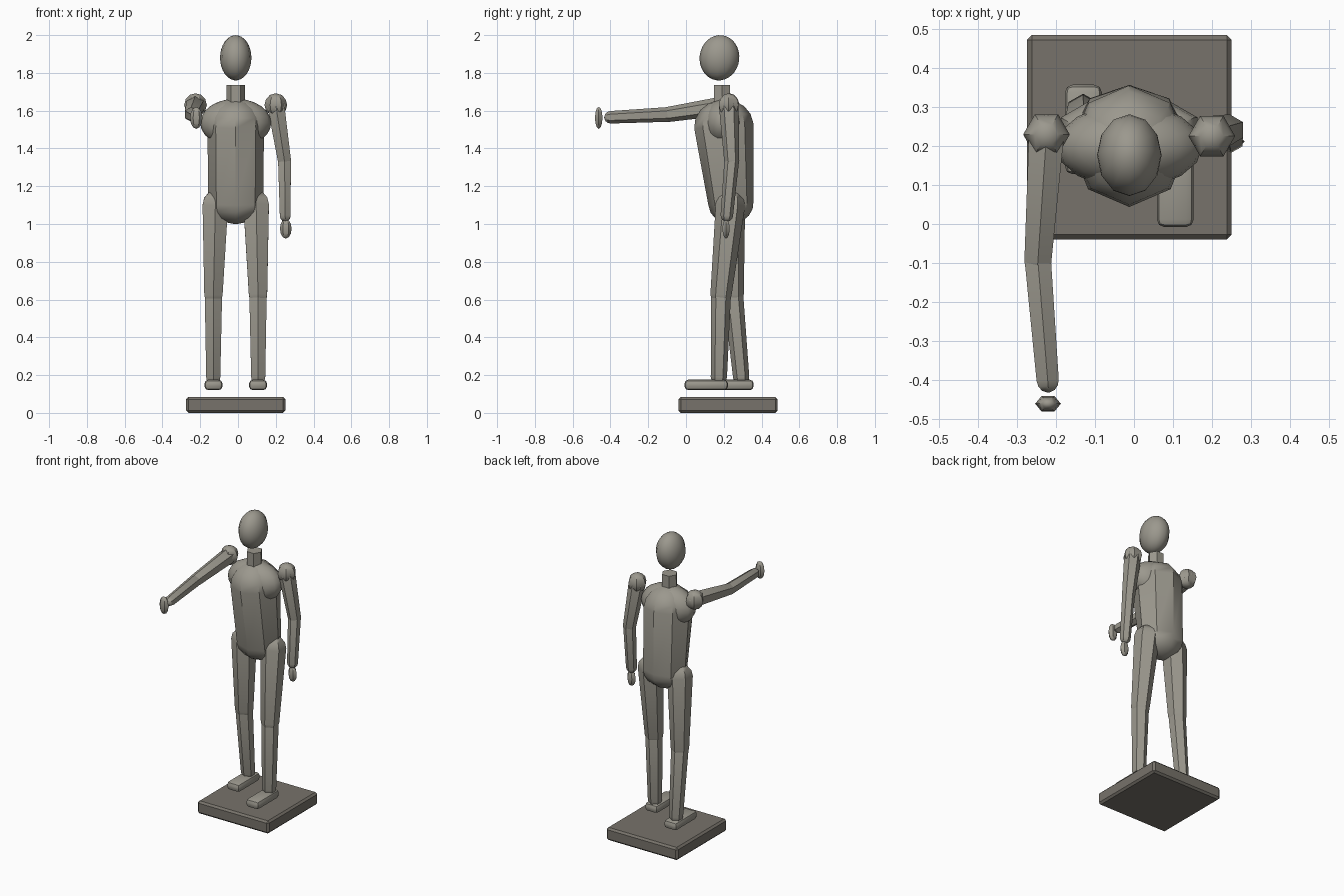
import bpy, bmesh, math
from mathutils import Vector, Matrix

if "Cube" in bpy.data.objects:
    bpy.data.objects.remove(bpy.data.objects["Cube"])

CX = -0.012  # figure's centre line


def material(name, rgb):
    m = bpy.data.materials.new(name)
    m.diffuse_color = (*rgb, 1)
    m.use_nodes = True
    m.node_tree.nodes["Principled BSDF"].inputs["Base Color"].default_value = m.diffuse_color
    return m


BODY = material("warm grey stone", (0.33, 0.315, 0.27))
BASE = material("dark grey stone", (0.185, 0.17, 0.145))


def finish(name, bm, mat, angle=40):
    bmesh.ops.recalc_face_normals(bm, faces=bm.faces)
    me = bpy.data.meshes.new(name)
    bm.to_mesh(me)
    bm.free()
    me.materials.append(mat)
    me.shade_smooth()
    me.set_sharp_from_angle(angle=math.radians(angle))
    ob = bpy.data.objects.new(name, me)
    bpy.context.collection.objects.link(ob)
    return ob


def capsule(name, a, b, ra, rb, sides=6, ref=(0, 1, 0), steps=4, dome=1.0):
    """Tapered faceted rod with domed ends; ra, rb = (along ref, across, dome height)."""
    a, b = Vector(a), Vector(b)
    w = (b - a).normalized()
    u = Vector(ref)
    u = (u - w * u.dot(w)).normalized()
    v = w.cross(u)
    rings = []
    for i in range(steps):
        t = math.pi / 2 * (i + 0.25) / (steps - 0.75)
        rings.append((a - w * ra[2] * math.cos(t) * dome, ra, math.sin(t)))
    for i in reversed(range(steps)):
        t = math.pi / 2 * (i + 0.25) / (steps - 0.75)
        rings.append((b + w * rb[2] * math.cos(t) * dome, rb, math.sin(t)))
    bm = bmesh.new()
    loops = []
    for c, r, s in rings:
        loops.append([bm.verts.new(c + u * r[0] * s * math.cos(k * math.tau / sides)
                                   + v * r[1] * s * math.sin(k * math.tau / sides))
                      for k in range(sides)])
    for p, q in zip(loops, loops[1:]):
        for k in range(sides):
            n = (k + 1) % sides
            bm.faces.new((p[k], p[n], q[n], q[k]))
    bm.faces.new(loops[0])
    bm.faces.new(loops[-1])
    return finish(name, bm, BODY)


def limb(name, a, b, ra, rb, ref=(0, 1, 0)):
    return capsule(name, a, b, (ra,) * 3, (rb,) * 3, ref=ref)


def ball(name, loc, radii, seg=12, rings=8, tilt=0.0, spin=0.0, angle=40):
    bm = bmesh.new()
    bmesh.ops.create_uvsphere(bm, u_segments=seg, v_segments=rings, radius=1)
    m = (Matrix.Translation(loc) @ Matrix.Rotation(tilt, 4, 'X')
         @ Matrix.Diagonal((*radii, 1)) @ Matrix.Rotation(spin, 4, 'Z'))
    bmesh.ops.transform(bm, matrix=m, verts=bm.verts)
    return finish(name, bm, BODY, angle)


def block(name, loc, size, bevel, mat, segments=1):
    bm = bmesh.new()
    bmesh.ops.create_cube(bm, size=1)
    bmesh.ops.transform(bm, verts=bm.verts,
                        matrix=Matrix.Translation(loc) @ Matrix.Diagonal((*size, 1)))
    bmesh.ops.bevel(bm, geom=bm.edges[:], offset=bevel, segments=segments,
                    affect='EDGES', profile=0.5)
    return finish(name, bm, mat, 30)


# Plinth
block("plinth", (CX, 0.223, 0.042), (0.525, 0.525, 0.084), 0.012, BASE)

# Torso: eight-sided, domed, leaning slightly forward, with a broad chest
capsule("torso", (CX, 0.238, 1.11), (CX, 0.2, 1.52),
        (0.12, 0.145, 0.11), (0.157, 0.15, 0.14), sides=8, steps=5)
ball("chest", (CX, 0.2, 1.535), (0.188, 0.108, 0.128), 16, 12)

# Neck and head
bm = bmesh.new()
bmesh.ops.create_cone(bm, cap_ends=True, segments=6, radius1=0.05, radius2=0.049, depth=0.12,
                      matrix=Matrix.Translation((CX, 0.19, 1.675)) @ Matrix.Rotation(math.pi / 2, 4, 'Z'))
finish("neck", bm, BODY)
ball("head", (CX, 0.177, 1.88), (0.083, 0.105, 0.12), 12, 16, tilt=-0.12)

# Legs and feet: one leg set back, one forward (side, knee y, ankle y, foot y)
for side, label, knee_y, ankle_y, foot_y in ((-1, "back", 0.25, 0.292, 0.243),
                                             (1, "front", 0.185, 0.174, 0.107)):
    hip = (CX + side * 0.108, 0.235, 1.1)
    knee = (CX + side * 0.118, knee_y, 0.625)
    ankle = (CX + side * 0.119, ankle_y, 0.19)
    limb(label + "_thigh", hip, knee, 0.078, 0.056)
    limb(label + "_shin", knee, ankle, 0.053, 0.043)
    block(label + "_foot", (CX + side * 0.118, foot_y, 0.148),
          (0.095, 0.23, 0.055), 0.02, BODY, 2)

# Arms: one stretched forward, one hanging
arms = (
    ("raised", (-0.225, 0.23, 1.63), (-0.247, -0.095, 1.58), (-0.222, -0.4, 1.565),
     (0, 0, 1), (-0.221, -0.462, 1.562), (0.033, 0.023, 0.058)),
    ("lowered", (0.2, 0.226, 1.63), (0.246, 0.242, 1.335), (0.25, 0.216, 1.045),
     (0, 1, 0), (0.253, 0.212, 0.975), (0.031, 0.022, 0.052)),
)
for label, shoulder, elbow, wrist, ref, hand, hand_size in arms:
    ball(label + "_shoulder", shoulder, (0.06, 0.06, 0.062), 6, 6, spin=math.pi / 2)
    limb(label + "_upper_arm", shoulder, elbow, 0.052, 0.04, ref)
    limb(label + "_forearm", elbow, wrist, 0.039, 0.033, ref)
    ball(label + "_hand", hand, hand_size, 6, 6, spin=math.pi / 2)
